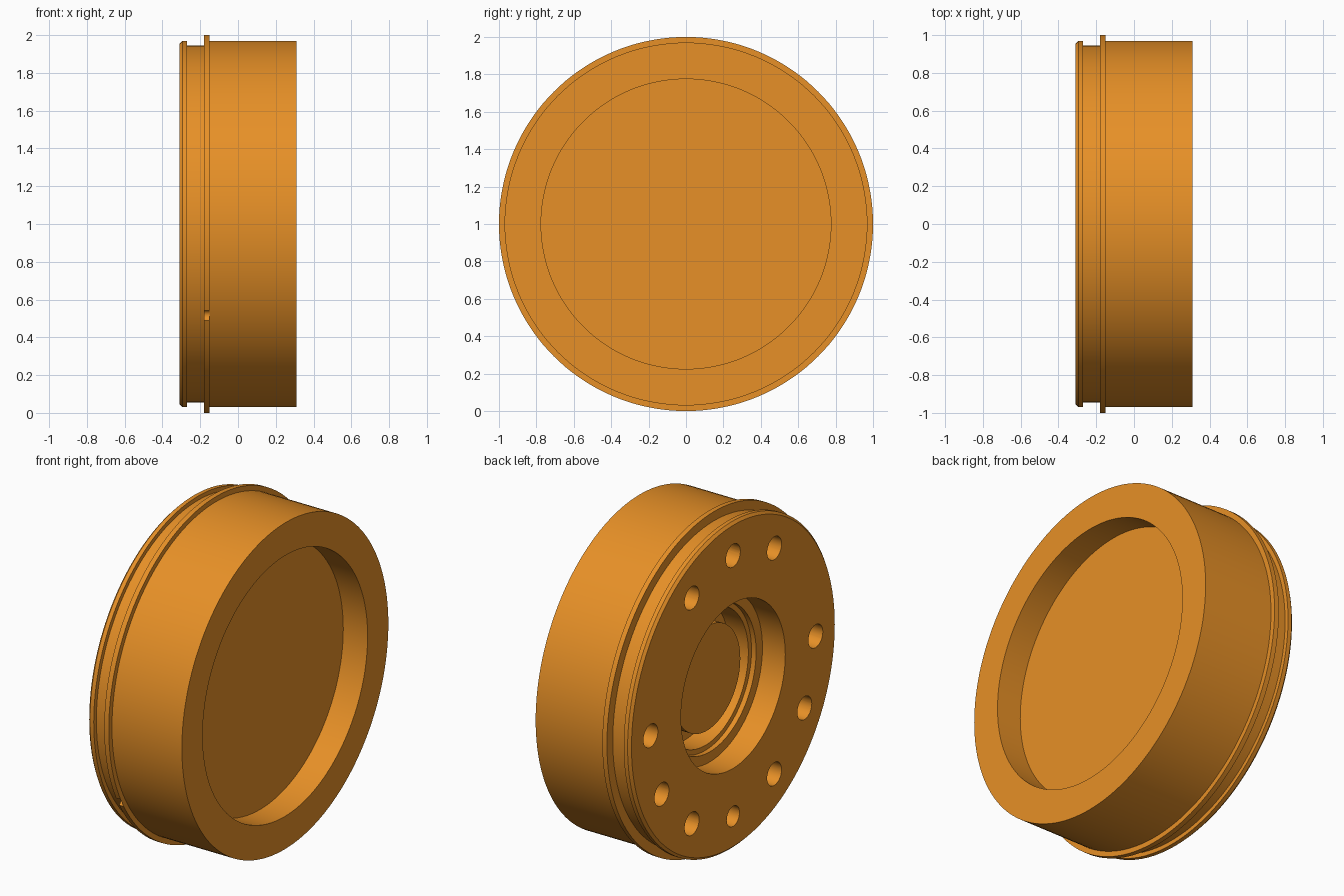
import bpy, bmesh, math
from mathutils import Matrix, Vector

if "Cube" in bpy.data.objects:
    bpy.data.objects.remove(bpy.data.objects["Cube"])

SEG = 144

# Closed profile (x, radius), from the bore boss around to the recess floor
profile = [
    (-0.14, 0), (-0.14, 0.31), (0.0, 0.31), (0.0, 0.40),          # boss and groove
    (-0.13, 0.40), (-0.13, 0.43), (-0.16, 0.43), (-0.16, 0.46),   # bore steps
    (-0.16, 0.49), (-0.31, 0.49),                                 # main bore
    (-0.31, 0.955), (-0.295, 0.97), (-0.27, 0.97), (-0.27, 0.945),  # chamfered rim
    (-0.18, 0.945), (-0.18, 1.0), (-0.15, 1.0), (-0.15, 0.97),    # flange
    (0.31, 0.97), (0.31, 0.775), (0.15, 0.775), (0.15, 0),        # body and recess
]


def finish(bm, name):
    bmesh.ops.recalc_face_normals(bm, faces=bm.faces)
    me = bpy.data.meshes.new(name)
    bm.to_mesh(me)
    bm.free()
    ob = bpy.data.objects.new(name, me)
    bpy.context.collection.objects.link(ob)
    return ob


def lathe(name, pts):
    bm = bmesh.new()
    rings = []
    for x, r in pts:
        if r == 0:
            rings.append([bm.verts.new((x, 0, 1))])
        else:
            rings.append([bm.verts.new((x, r * math.cos(a), 1 + r * math.sin(a)))
                          for a in (2 * math.pi * i / SEG for i in range(SEG))])
    for a, b in zip(rings, rings[1:]):
        if len(a) == 1 or len(b) == 1:
            bm.faces.new(a if len(b) == 1 else b)
            continue
        for i in range(SEG):
            j = (i + 1) % SEG
            bm.faces.new((a[i], a[j], b[j], b[i]))
    # the axis points are not needed once the flat caps exist
    bmesh.ops.delete(bm, geom=[v for v in bm.verts if not v.link_faces], context='VERTS')
    return finish(bm, name)


def add_drill(bm, angle, dist, radius, x0, x1):
    a = math.radians(angle)
    pos = Vector(((x0 + x1) / 2, dist * math.cos(a), 1 + dist * math.sin(a)))
    bmesh.ops.create_cone(bm, cap_ends=True, segments=32, radius1=radius,
                          radius2=radius, depth=x1 - x0,
                          matrix=Matrix.Translation(pos) @ Matrix.Rotation(math.pi / 2, 4, 'Y'))


hub = lathe("hub_body", profile)

# Bolt holes (two positions skipped) and the flange notch
bm = bmesh.new()
for k in range(12):
    if k not in (1, 5):
        add_drill(bm, 30 * k, 0.775, 0.06 if k == 9 else 0.068, -0.4, -0.08)
add_drill(bm, 209, 1.0, 0.03, -0.2, -0.1501)
cutter = finish(bm, "hole_cutter")
cutter.hide_render = True

mod = hub.modifiers.new("holes", 'BOOLEAN')
mod.operation = 'DIFFERENCE'
mod.solver = 'EXACT'
mod.object = cutter
bpy.context.view_layer.objects.active = hub
hub.select_set(True)
bpy.ops.object.modifier_apply(modifier=mod.name)
bpy.data.objects.remove(cutter)

bpy.ops.object.shade_smooth_by_angle(angle=math.radians(30))

mat = bpy.data.materials.new("orange")
mat.diffuse_color = (0.8, 0.28, 0.02, 1)
mat.use_nodes = True
mat.node_tree.nodes["Principled BSDF"].inputs["Base Color"].default_value = mat.diffuse_color
hub.data.materials.append(mat)
